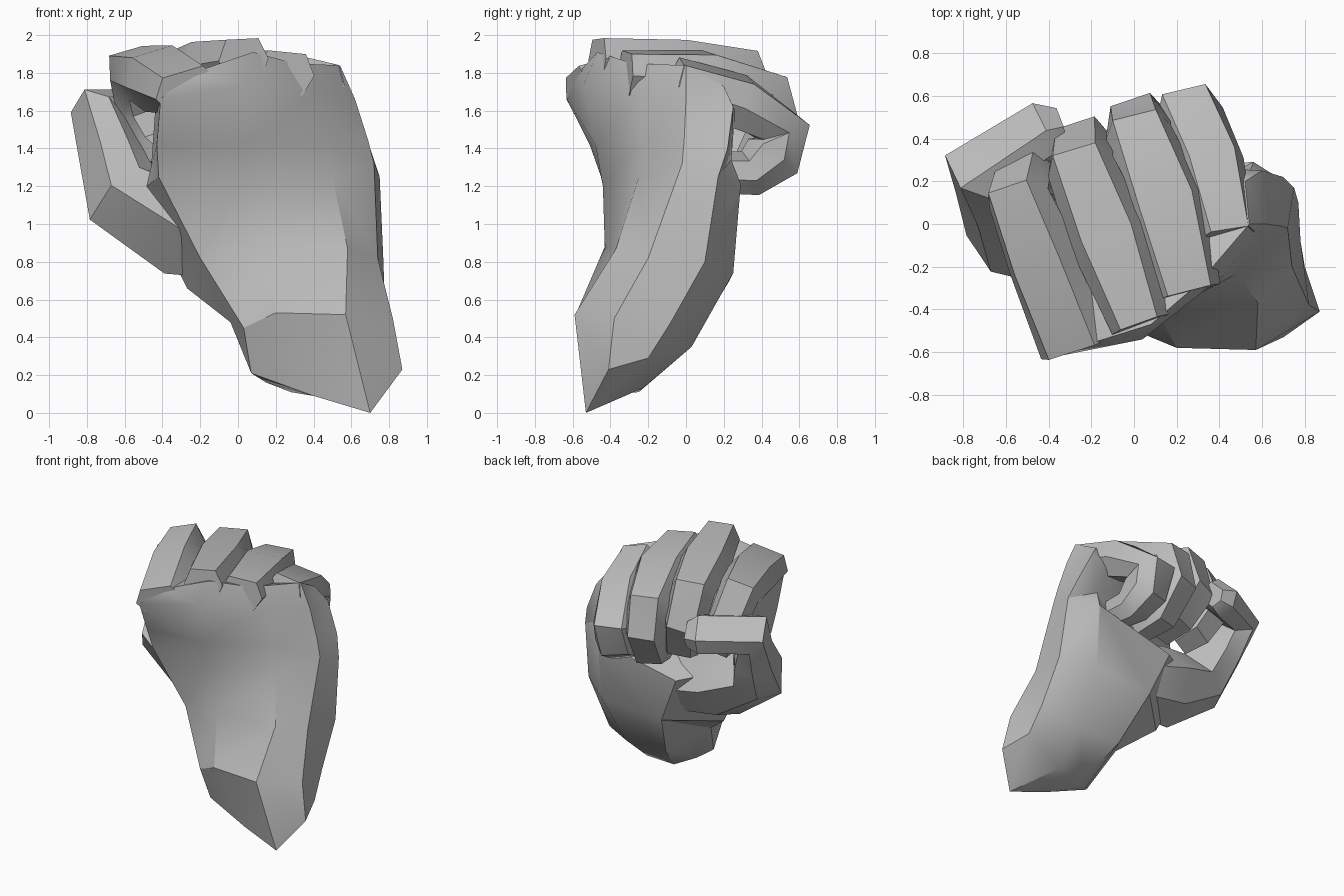
import bpy, bmesh, math
from mathutils import Vector

cube = bpy.data.objects.get("Cube")
if cube:
    bpy.data.objects.remove(cube, do_unlink=True)

grey = bpy.data.materials.new("plain_grey")
grey.use_nodes = True
grey.diffuse_color = (0.5, 0.5, 0.5, 1)
grey.node_tree.nodes["Principled BSDF"].inputs["Base Color"].default_value = (0.5, 0.5, 0.5, 1)


def loft(name, rings):
    """Skin a list of equal-length point rings and cap both ends."""
    bm = bmesh.new()
    loops = [[bm.verts.new(p) for p in ring] for ring in rings]
    n = len(loops[0])
    for a, b in zip(loops, loops[1:]):
        for i in range(n):
            j = (i + 1) % n
            bm.faces.new((a[i], a[j], b[j], b[i]))
    bm.faces.new(loops[0])
    bm.faces.new(loops[-1])
    bmesh.ops.triangulate(bm, faces=bm.faces[:])
    bmesh.ops.recalc_face_normals(bm, faces=bm.faces[:])
    mesh = bpy.data.meshes.new(name)
    bm.to_mesh(mesh)
    bm.free()
    mesh.materials.append(grey)
    obj = bpy.data.objects.new(name, mesh)
    bpy.context.collection.objects.link(obj)
    bpy.ops.object.select_all(action='DESELECT')
    obj.select_set(True)
    bpy.context.view_layer.objects.active = obj
    bpy.ops.object.shade_smooth_by_angle(angle=math.radians(35))


def digit(name, path, across):
    """Six-sided finger along a path of (x, y, z, half width, half thickness)."""
    pts = [Vector(p[:3]) for p in path]
    rings = []
    for i, (p, spec) in enumerate(zip(pts, path)):
        t = Vector()
        if i > 0:
            t += (p - pts[i - 1]).normalized()
        if i < len(pts) - 1:
            t += (pts[i + 1] - p).normalized()
        t.normalize()
        side = Vector(across)
        side = (side - t * side.dot(t)).normalized()
        up = side.cross(t)
        w, h = spec[3:]
        rings.append([p + side * w * u + up * h * v for u, v in
                      ((1, 0), (.65, 1), (-.65, 1), (-1, 0), (-.65, -1), (.65, -1))])
    loft(name, rings)


# Wrist and palm: rings run from the back of the hand round to the thumb side
wrist_end = [(.07, -.44, .21), (.40, -.49, .09), (.70, -.53, 0), (.87, -.41, .23),
             (.80, -.20, .29), (.50, -.23, .13), (.28, -.25, .11), (.15, -.35, .16)]
wrist_crease = [(.03, -.51, .45), (.20, -.58, .53), (.57, -.59, .52), (.82, -.38, .50),
                (.78, -.08, .48), (.50, .03, .35), (.16, .02, .35), (-.04, -.25, .48)]
wrist_top = [(-.20, -.36, .82), (.12, -.43, .88), (.58, -.37, .87), (.74, -.20, .82),
             (.77, .10, .80), (.55, .25, .74), (.05, .23, .70), (-.27, -.08, .66)]
mid_palm = [(-.42, -.45, 1.25), (0, -.44, 1.20), (.50, -.25, 1.25), (.72, -.02, 1.32),
            (.75, .17, 1.25), (.56, .29, 1.21), (-.10, .27, 1.06), (-.52, -.05, 1.17)]
# Hollow of the fist, above the heel of the hand
palm_hollow = [(-.43, -.51, 1.42), (.02, -.48, 1.42), (.47, -.24, 1.42), (.69, -.01, 1.44),
               (.70, .22, 1.40), (.54, .24, 1.34), (0, .02, 1.16), (-.46, -.13, 1.30)]
upper_palm = [(-.41, -.63, 1.66), (.04, -.54, 1.74), (.42, -.24, 1.70), (.62, 0, 1.66),
              (.60, .25, 1.62), (.44, .26, 1.60), (0, .04, 1.60), (-.44, -.15, 1.58)]
knuckle_line = [(-.27, -.58, 1.79), (.08, -.47, 1.91), (.30, -.28, 1.85), (.54, 0, 1.84),
                (.52, .20, 1.73), (.30, .18, 1.74), (0, .05, 1.74), (-.42, -.15, 1.72)]
loft("palm_and_wrist", [wrist_end, wrist_crease, wrist_top, mid_palm,
                        palm_hollow, upper_palm, knuckle_line])

# Curled fingers: knuckle, middle joint, then folded down with the tip tucked in
digit("index_finger", [(-.27, -.58, 1.71, .18, .10), (-.42, -.17, 1.77, .18, .15),
                       (-.54, .12, 1.80, .15, .14), (-.51, .23, 1.60, .14, .12),
                       (-.42, .17, 1.42, .13, .10), (-.36, .05, 1.36, .11, .08)],
      (.93, .3, .28))
digit("middle_finger", [(.03, -.47, 1.87, .14, .11), (-.12, -.05, 1.84, .19, .13),
                        (-.25, .27, 1.80, .16, .14), (-.24, .36, 1.58, .15, .12),
                        (-.16, .28, 1.38, .13, .10), (-.12, .12, 1.31, .11, .08)],
      (.95, .3, .05))
digit("ring_finger", [(.25, -.32, 1.80, .16, .11), (.14, .10, 1.78, .20, .13),
                      (.02, .42, 1.69, .16, .13), (.02, .47, 1.50, .15, .12),
                      (.06, .35, 1.29, .14, .10), (.10, .18, 1.24, .12, .08)],
      (.95, .3, -.1))
digit("little_finger", [(.43, -.06, 1.76, .14, .11), (.35, .28, 1.65, .17, .13),
                        (.26, .51, 1.49, .16, .13), (.28, .46, 1.36, .15, .13),
                        (.30, .34, 1.27, .14, .10), (.32, .18, 1.27, .12, .09)],
      (.95, .3, -.28))

# Thumb: fleshy base, outer joint, then the tip laid across the fingers
digit("thumb", [(.10, -.02, .93, .24, .18), (-.30, -.02, 1.00, .25, .24),
                (-.61, -.01, 1.16, .21, .18), (-.67, .13, 1.36, .18, .13),
                (-.74, .24, 1.58, .16, .13), (-.42, .43, 1.57, .15, .11),
                (-.34, .45, 1.56, .10, .07)], (-.4, .6, -.65))
